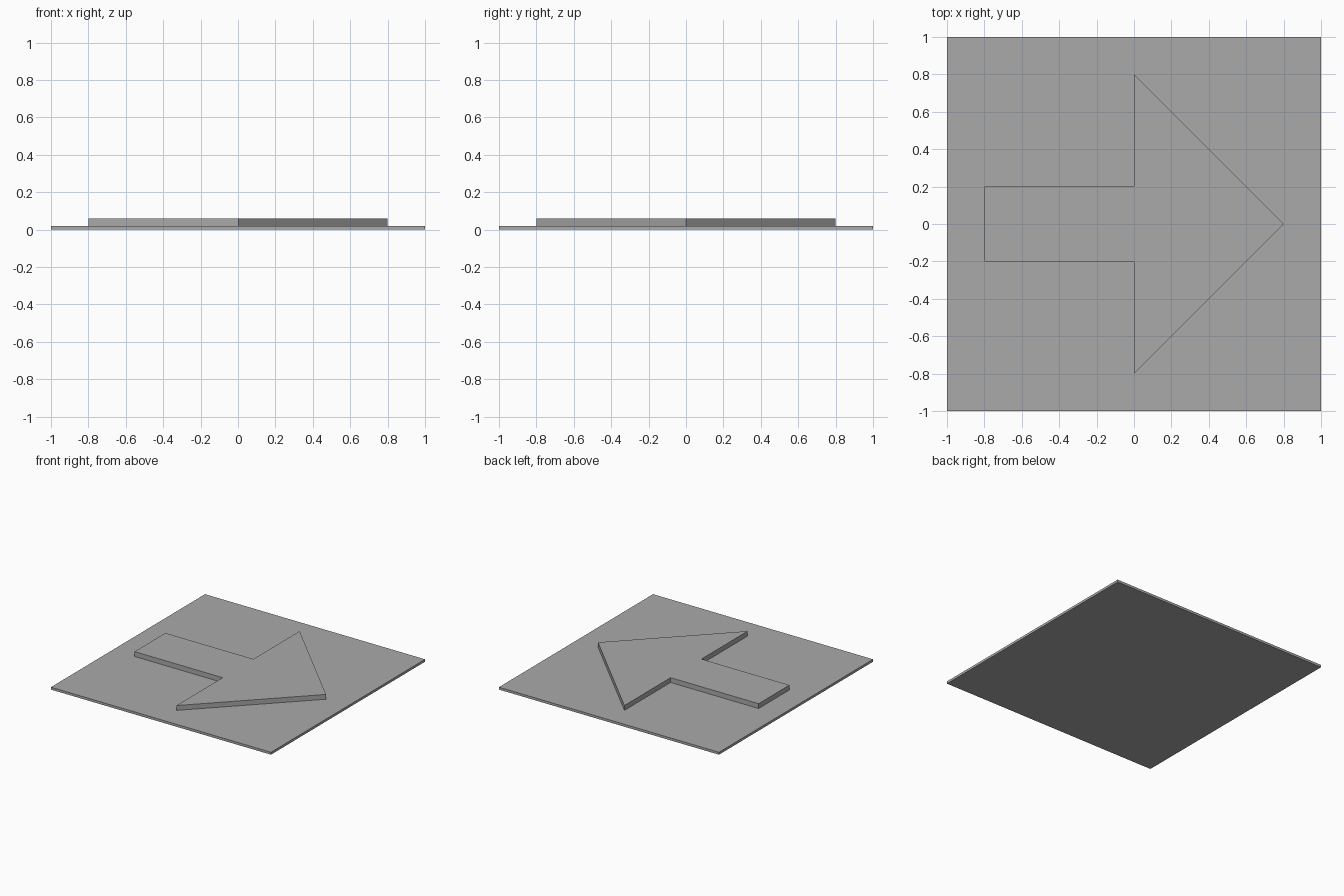
import bpy
import bmesh

# Remove the default cube
cube = bpy.data.objects.get("Cube")
if cube:
    bpy.data.objects.remove(cube, do_unlink=True)

# Single flat grey
grey = bpy.data.materials.new("grey")
grey.use_nodes = True
colour = (0.4, 0.4, 0.4, 1)
grey.diffuse_color = colour
grey.node_tree.nodes["Principled BSDF"].inputs["Base Color"].default_value = colour


def slab(name, outline, bottom, top):
    """Extrude a counter-clockwise outline between two heights."""
    bm = bmesh.new()
    face = bm.faces.new([bm.verts.new((x, y, bottom)) for x, y in outline])
    result = bmesh.ops.extrude_face_region(bm, geom=[face], use_keep_orig=True)
    raised = [g for g in result["geom"] if isinstance(g, bmesh.types.BMVert)]
    bmesh.ops.translate(bm, verts=raised, vec=(0, 0, top - bottom))
    bmesh.ops.recalc_face_normals(bm, faces=bm.faces)
    mesh = bpy.data.meshes.new(name)
    bm.to_mesh(mesh)
    bm.free()
    mesh.materials.append(grey)
    obj = bpy.data.objects.new(name, mesh)
    bpy.context.collection.objects.link(obj)
    return obj


# Thin square base plate
slab("base_plate", [(-1, -1), (1, -1), (1, 1), (-1, 1)], 0, 0.02)

# Raised arrow pointing to +x: lower half of the outline, mirrored across y = 0
half = [(-0.8, -0.2), (0, -0.2), (0, -0.8)]
outline = half + [(0.8, 0)] + [(x, -y) for x, y in reversed(half)]
slab("arrow", outline, 0.02, 0.06)
